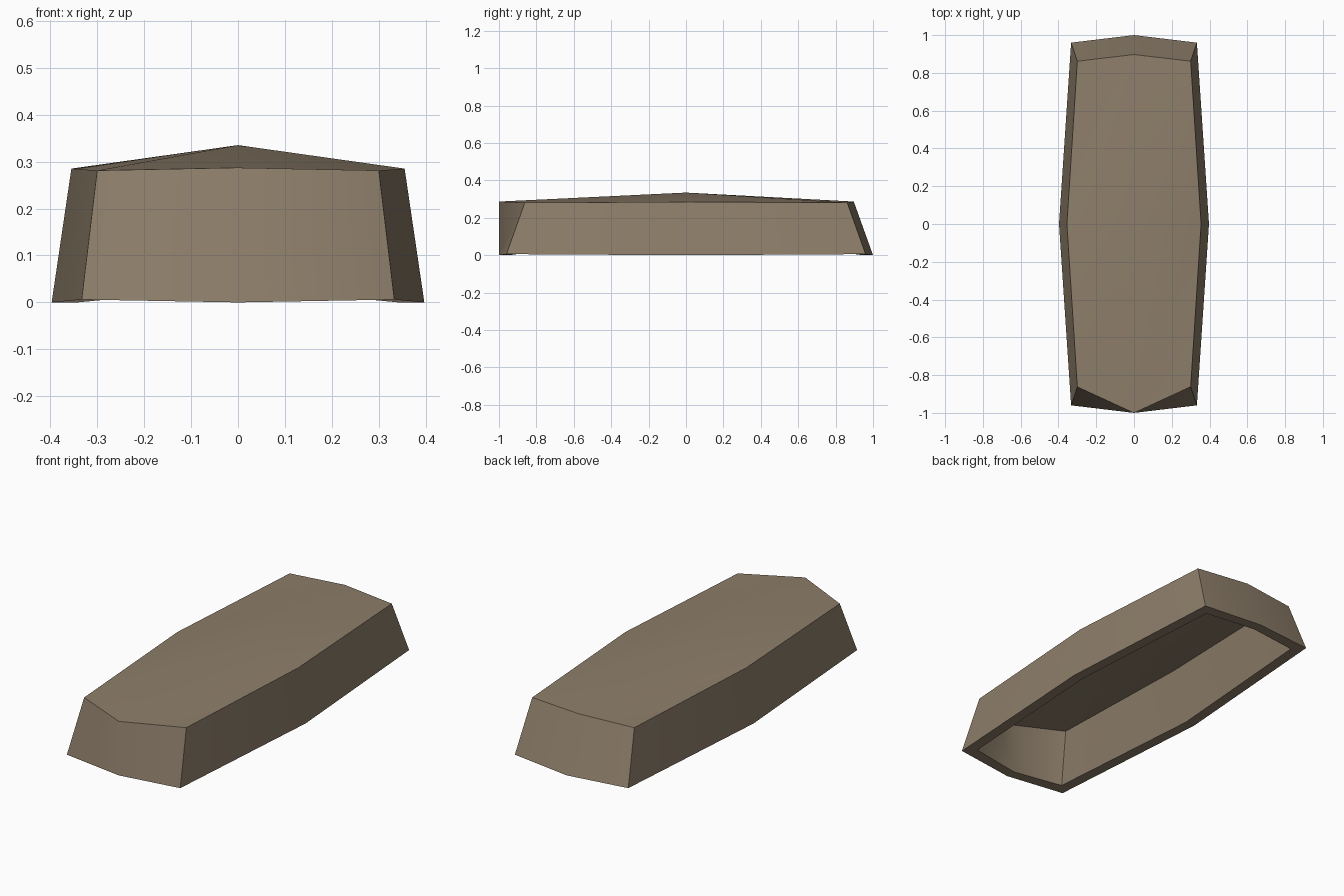
import bpy
import bmesh

if "Cube" in bpy.data.objects:
    bpy.data.objects.remove(bpy.data.objects["Cube"])


# Eight-sided outline: front tip, right front corner, right side, right back corner, back tip, ...
def ring(bm, corner, side, front, back):
    (cx, cy, cz), (sx, sz) = corner, side
    pts = [(0, *front), (cx, -cy, cz), (sx, 0, sz), (cx, cy, cz),
           (0, *back), (-cx, cy, cz), (-sx, 0, sz), (-cx, -cy, cz)]
    return [bm.verts.new(p) for p in pts]


def bridge(bm, a, b):
    for i in range(8):
        j = (i + 1) % 8
        bm.faces.new((a[i], a[j], b[j], b[i]))


# Four-panel roof, every panel split in the same direction
def cap(bm, v, z):
    apex = bm.verts.new((0, 0, z))
    for i in (0, 4):
        bm.faces.new((v[i], v[i + 1], v[i + 2]))
        bm.faces.new((v[i], v[i + 2], apex))
    for i in (2, 6):
        bm.faces.new((v[i], v[i + 1], apex))
        bm.faces.new((v[i + 1], v[(i + 2) % 8], apex))


bm = bmesh.new()

# Outer shell: tapered walls, front tip stays upright
outer_low = ring(bm, (0.333, 0.96, 0.006), (0.397, 0), (-1.0, 0), (1.0, 0))
outer_top = ring(bm, (0.30, 0.862, 0.281), (0.355, 0.285), (-1.0, 0.287), (0.897, 0.287))
bridge(bm, outer_low, outer_top)
cap(bm, outer_top, 0.335)

# Hollow inside, open at the bottom
inner_low = ring(bm, (0.279, 0.903, 0.006), (0.342, 0), (-0.945, 0), (0.945, 0))
inner_top = ring(bm, (0.236, 0.82, 0.27), (0.262, 0.271), (-0.945, 0.274), (0.85, 0.274))
bridge(bm, inner_low, inner_top)
cap(bm, inner_top, 0.318)

# Rim
bridge(bm, outer_low, inner_low)
bmesh.ops.recalc_face_normals(bm, faces=bm.faces)

mesh = bpy.data.meshes.new("hollow_cover")
bm.to_mesh(mesh)
bm.free()
cover = bpy.data.objects.new("hollow_cover", mesh)
bpy.context.collection.objects.link(cover)

mat = bpy.data.materials.new("tan_brown")
mat.diffuse_color = (0.27, 0.21, 0.145, 1)
mat.use_nodes = True
mat.node_tree.nodes["Principled BSDF"].inputs["Base Color"].default_value = mat.diffuse_color
mesh.materials.append(mat)

bpy.context.view_layer.objects.active = cover
cover.select_set(True)
bpy.ops.object.shade_smooth_by_angle(angle=0.9)
